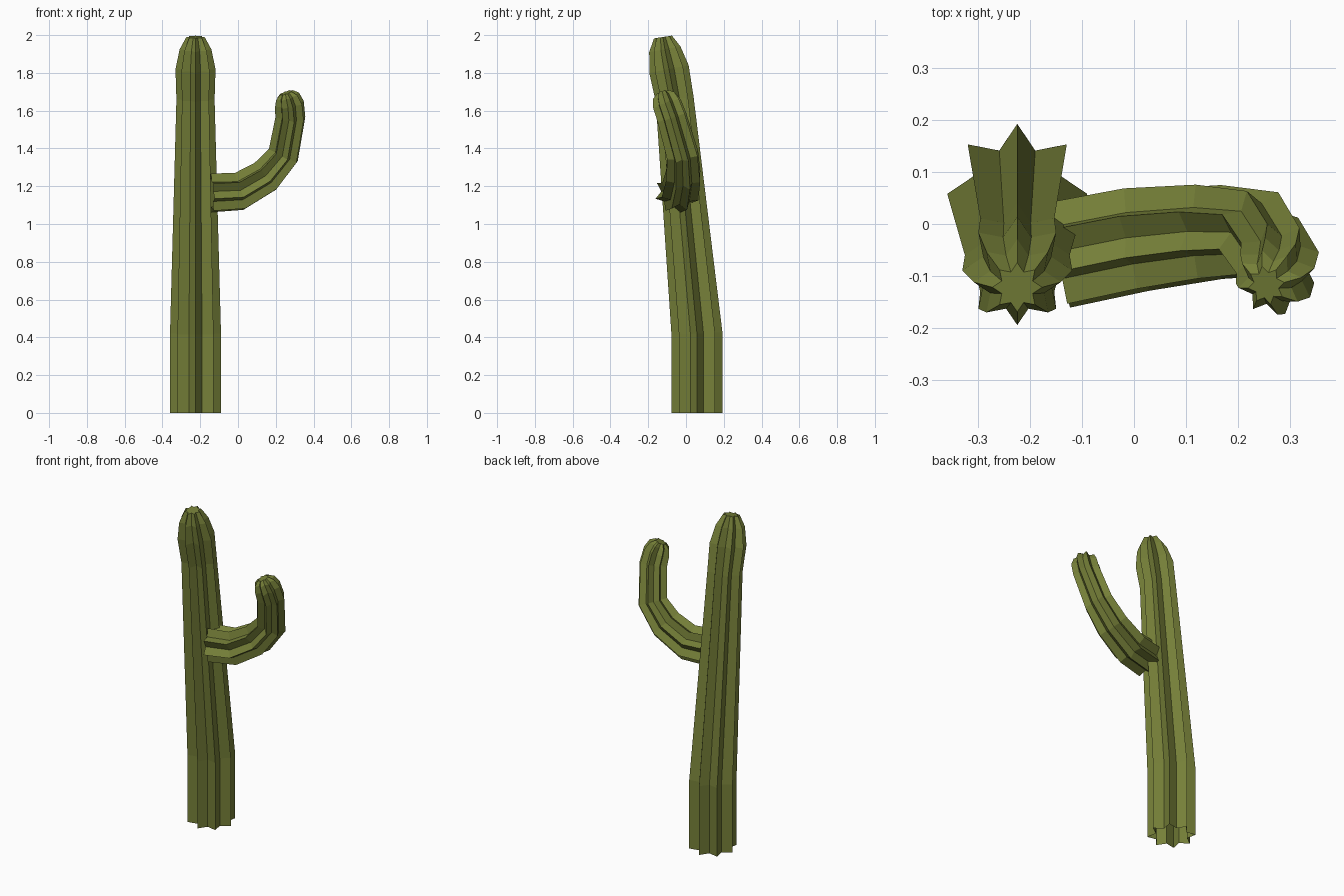
import bpy, bmesh, math
from mathutils import Vector

if "Cube" in bpy.data.objects:
    bpy.data.objects.remove(bpy.data.objects["Cube"])

green = bpy.data.materials.new("cactus green")
green.diffuse_color = (0.18, 0.215, 0.04, 1)
green.use_nodes = True
green.node_tree.nodes["Principled BSDF"].inputs["Base Color"].default_value = green.diffuse_color

RIBS = 8
INNER = 0.67  # groove radius relative to rib radius


def ribbed_tube(name, path, first_dir):
    """Sweep a star section along (x, y, z, radius) points; open start, capped tip."""
    pts = [Vector(p[:3]) for p in path]
    segs = [(b - a).normalized() for a, b in zip(pts, pts[1:])]
    tangents = [segs[0]] + [(a + b).normalized() for a, b in zip(segs, segs[1:])] + [segs[-1]]
    bm = bmesh.new()
    u = Vector(first_dir)
    prev_t, prev_ring = tangents[0], None
    for p, t, (_, _, _, r) in zip(pts, tangents, path):
        u = prev_t.rotation_difference(t) @ u
        u = (u - t * u.dot(t)).normalized()
        v = t.cross(u)
        ring = []
        for k in range(RIBS * 2):
            a = math.pi * k / RIBS
            rad = r if k % 2 == 0 else r * INNER
            ring.append(bm.verts.new(p + (u * math.cos(a) + v * math.sin(a)) * rad))
        if prev_ring:
            for k in range(RIBS * 2):
                j = (k + 1) % (RIBS * 2)
                bm.faces.new((prev_ring[k], prev_ring[j], ring[j], ring[k]))
        prev_t, prev_ring = t, ring
    # star-shaped cap
    tip = bm.verts.new(pts[-1])
    for k in range(RIBS * 2):
        bm.faces.new((prev_ring[k], prev_ring[(k + 1) % (RIBS * 2)], tip))
    me = bpy.data.meshes.new(name)
    bm.to_mesh(me)
    bm.free()
    me.materials.append(green)
    ob = bpy.data.objects.new(name, me)
    bpy.context.collection.objects.link(ob)
    return ob


# leaning trunk
X = -0.225
ribbed_tube("trunk", [
    (X, 0.058, 0.0, 0.135),
    (X, 0.058, 0.42, 0.135),
    (X, -0.06, 1.66, 0.101),
    (X, -0.09, 1.82, 0.106),
    (X, -0.112, 1.925, 0.084),
    (X, -0.122, 1.99, 0.048),
], (0, 1, 0))

# upturned side arm
a = math.radians(17)
ribbed_tube("side_arm", [
    (-0.145, -0.06, 1.165, 0.108),
    (0.005, -0.03, 1.172, 0.106),
    (0.145, -0.015, 1.253, 0.098),
    (0.24, -0.018, 1.365, 0.088),
    (0.277, -0.075, 1.565, 0.082),
    (0.272, -0.1, 1.635, 0.079),
    (0.262, -0.113, 1.675, 0.065),
    (0.255, -0.118, 1.695, 0.038),
], (0, math.cos(a), math.sin(a)))
